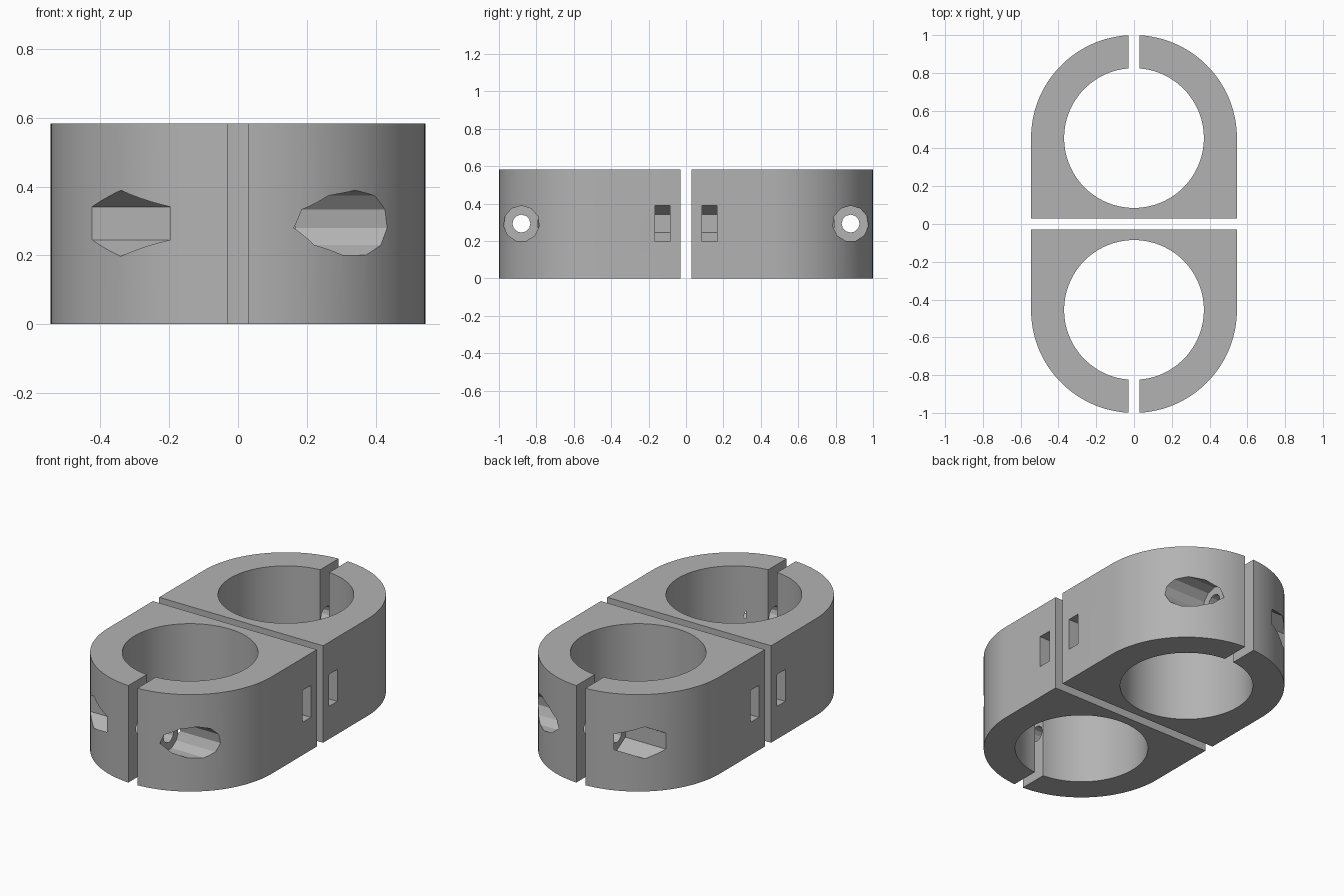
import bpy, bmesh
from math import sin, cos, pi, asin
from mathutils import Vector, Matrix

if "Cube" in bpy.data.objects:
    bpy.data.objects.remove(bpy.data.objects["Cube"])

HEIGHT, MID = 0.583, 0.293          # block height, bolt height
RING_Y, OUTER, BORE = 0.455, 0.545, 0.37
GAP, BOLT_Y = 0.03, 0.88            # half width of slits, clamp bolt position
NUT_R, BOLT_R, SEAT = 0.096, 0.048, 0.155

grey = bpy.data.materials.new("plain grey")
grey.use_nodes = True
colour = (0.45, 0.45, 0.45, 1)
grey.diffuse_color = colour
grey.node_tree.nodes["Principled BSDF"].inputs["Base Color"].default_value = colour


def prism(name, points, direction):
    """Extrude a closed outline of 3D points along a direction."""
    bm = bmesh.new()
    face = bm.faces.new([bm.verts.new(p) for p in points])
    new = bmesh.ops.extrude_face_region(bm, geom=[face])["geom"]
    verts = [v for v in new if isinstance(v, bmesh.types.BMVert)]
    bmesh.ops.translate(bm, verts=verts, vec=direction)
    bmesh.ops.recalc_face_normals(bm, faces=bm.faces)
    mesh = bpy.data.meshes.new(name)
    bm.to_mesh(mesh)
    bm.free()
    ob = bpy.data.objects.new(name, mesh)
    bpy.context.collection.objects.link(ob)
    return ob


def arc(radius, start, end, steps):
    """Arc around the ring centre, angles measured from +y towards +x."""
    angles = [start + (end - start) * i / steps for i in range(steps + 1)]
    return [(radius * sin(a), RING_Y + radius * cos(a), 0) for a in angles]


def x_bore(radius, sides, x0, x1):
    """Cutter along x at the clamp bolt, one corner upwards."""
    turn = [2 * pi * i / sides for i in range(sides)]
    pts = [(x0, BOLT_Y + radius * sin(a), MID + radius * cos(a)) for a in turn]
    return prism("cutter", pts, (x1 - x0, 0, 0))


# Clamp body: rounded block with an open ring
so, si = asin(GAP / OUTER), asin(GAP / BORE)
outline = (arc(OUTER, so, pi / 2, 28)
           + [(OUTER, GAP, 0), (-OUTER, GAP, 0)]
           + arc(OUTER, -pi / 2, -so, 28)
           + arc(BORE, -si, si - 2 * pi, 80)[:])
back = prism("back_clamp", outline, (0, 0, HEIGHT))

# Clamp bolt hole, round head recess and hexagonal nut recess
cutters = [x_bore(BOLT_R, 12, -0.5, 0.5),
           x_bore(NUT_R, 11, SEAT, 0.8),
           x_bore(NUT_R, 6, -0.8, -SEAT)]

# Side nut slots with a half hexagon end, and their joining bolt holes
NUT_X = 0.42
flat = NUT_R * cos(pi / 6)
for side in (1, -1):
    end = [(0.7, NUT_R), (NUT_X, NUT_R), (NUT_X - flat, NUT_R / 2),
           (NUT_X - flat, -NUT_R / 2), (NUT_X, -NUT_R), (0.7, -NUT_R)]
    cutters.append(prism("cutter", [(side * x, 0.085, MID + z) for x, z in end],
                         (0, 0.08, 0)))
    ring = [2 * pi * i / 12 for i in range(12)]
    cutters.append(prism("cutter", [(side * NUT_X + BOLT_R * cos(a), -0.1,
                                     MID + BOLT_R * sin(a)) for a in ring],
                         (0, 0.22, 0)))

for cutter in cutters:
    mod = back.modifiers.new("cut", 'BOOLEAN')
    mod.operation, mod.solver, mod.object = 'DIFFERENCE', 'EXACT', cutter

# Bake the cuts, then drop the cutters
bpy.context.view_layer.update()
graph = bpy.context.evaluated_depsgraph_get()
baked = bpy.data.meshes.new_from_object(back.evaluated_get(graph))
back.modifiers.clear()
back.data = baked
for cutter in cutters:
    bpy.data.objects.remove(cutter)
baked.materials.clear()
baked.materials.append(grey)

# Front clamp mirrors the back one
front_mesh = baked.copy()
front_mesh.transform(Matrix.Scale(-1, 4, Vector((0, 1, 0))))
front_mesh.flip_normals()
front = bpy.data.objects.new("front_clamp", front_mesh)
bpy.context.collection.objects.link(front)

# Smooth curves with sharp edges
bpy.ops.object.select_all(action='DESELECT')
for ob in (back, front):
    ob.select_set(True)
bpy.context.view_layer.objects.active = back
bpy.ops.object.shade_smooth_by_angle(angle=pi / 9)
